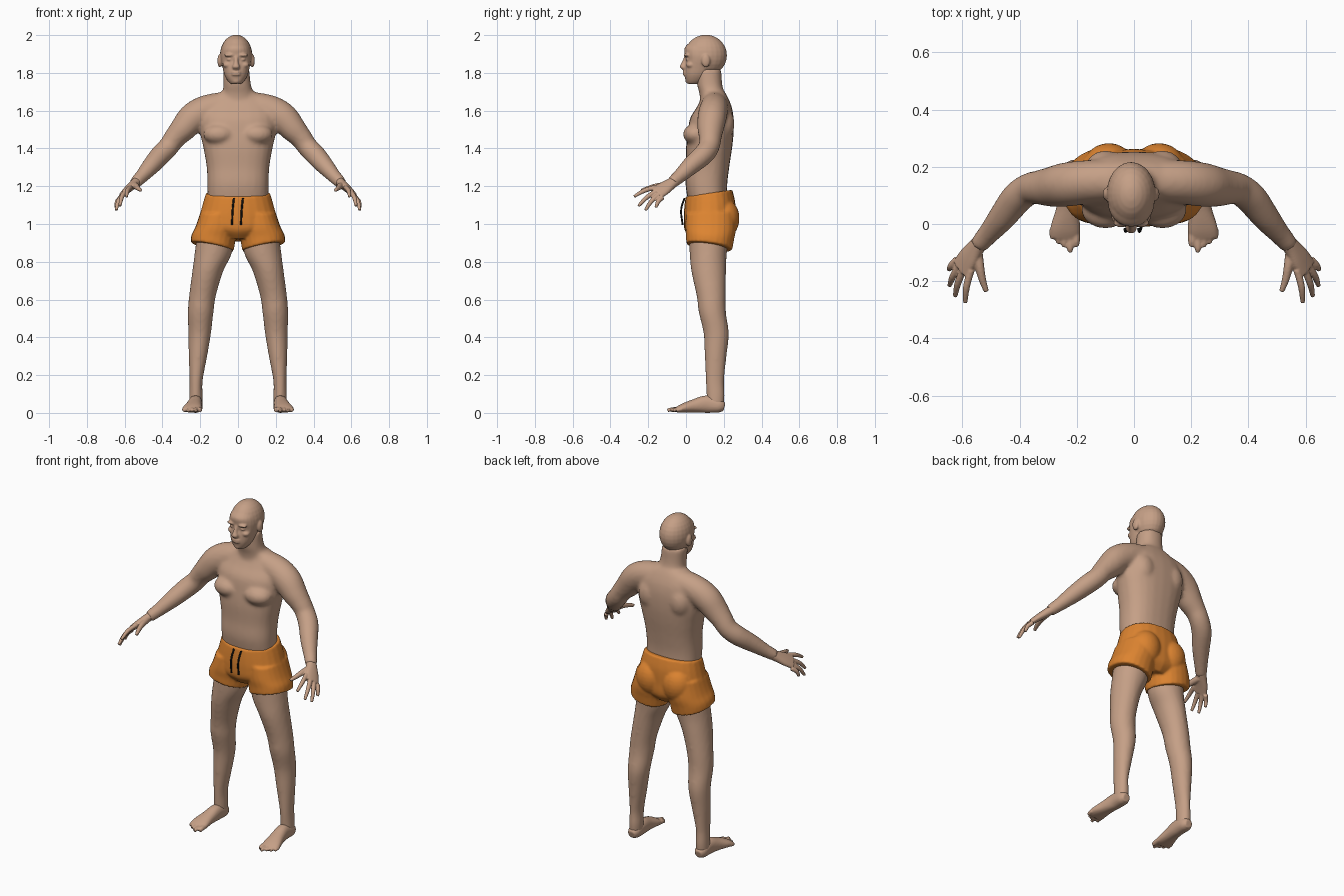
import bpy
import bmesh
import math
from mathutils import Matrix, Vector

default_cube = bpy.data.objects.get("Cube")
if default_cube:
    bpy.data.objects.remove(default_cube, do_unlink=True)


def make_material(name, colour):
    material = bpy.data.materials.new(name)
    material.use_nodes = True
    material.diffuse_color = (*colour, 1)
    shader = next(n for n in material.node_tree.nodes if n.type == 'BSDF_PRINCIPLED')
    shader.inputs["Base Color"].default_value = (*colour, 1)
    shader.inputs["Roughness"].default_value = 0.7
    return material


skin = make_material("skin", (0.56, 0.35, 0.24))
orange = make_material("orange cloth", (0.72, 0.23, 0.03))
black = make_material("black cord", (0.01, 0.01, 0.01))


def spline(keys, steps=5):
    """Smooth interpolation through rows of numbers."""
    rows = []
    for i in range(len(keys) - 1):
        a, b = keys[max(i - 1, 0)], keys[i]
        c, d = keys[i + 1], keys[min(i + 2, len(keys) - 1)]
        for k in range(steps):
            t = k / steps
            rows.append([q + t * (r - p) / 2 + t * t * (2 * p - 5 * q + 4 * r - s) / 2
                         + t ** 3 * (3 * q - p - 3 * r + s) / 2
                         for p, q, r, s in zip(a, b, c, d)])
    return rows + [list(keys[-1])]


def loft(bm, keys, side=None, power=2.2, pair=False):
    """Skin through rows of x, y, z, half width, half depth.
    Rings lie flat, or across the path when a width direction is given."""
    rows = spline(keys)
    count = 24
    for sign in (1, -1) if pair else (1,):
        rings = []
        for i, (x, y, z, wide, deep) in enumerate(rows):
            u, v = Vector((1, 0, 0)), Vector((0, 1, 0))
            if side:
                before, after = rows[max(i - 1, 0)], rows[min(i + 1, len(rows) - 1)]
                along = (Vector(after[:3]) - Vector(before[:3])).normalized()
                u = Vector(side)
                u = (u - along * u.dot(along)).normalized()
                v = along.cross(u)
            ring = []
            for k in range(count):
                angle = math.tau * k / count
                c, s = math.cos(angle), math.sin(angle)
                c = math.copysign(abs(c) ** (2 / power), c)
                s = math.copysign(abs(s) ** (2 / power), s)
                p = Vector((x, y, z)) + u * wide * c + v * deep * s
                ring.append(bm.verts.new((p.x * sign, p.y, p.z)))
            rings.append(ring)
        faces = [bm.faces.new(rings[0]), bm.faces.new(rings[-1])]
        for low, high in zip(rings, rings[1:]):
            for k in range(count):
                n = (k + 1) % count
                faces.append(bm.faces.new((low[k], low[n], high[n], high[k])))
        bmesh.ops.recalc_face_normals(bm, faces=faces)


def blob(bm, centre, radii, pair=False):
    """Ellipsoid, or a mirrored pair of them."""
    for sign in (1, -1) if pair else (1,):
        place = Matrix.Translation((centre[0] * sign, centre[1], centre[2]))
        bmesh.ops.create_uvsphere(bm, u_segments=24, v_segments=14, radius=1,
                                  matrix=place @ Matrix.Diagonal((*radii, 1)))


def finish(bm, name, material, voxel, smooth):
    """Fuse the overlapping volumes into one smooth surface."""
    mesh = bpy.data.meshes.new(name)
    bm.to_mesh(mesh)
    bm.free()
    mesh.materials.append(material)
    obj = bpy.data.objects.new(name, mesh)
    bpy.context.scene.collection.objects.link(obj)
    fuse = obj.modifiers.new("fuse", 'REMESH')
    fuse.mode = 'VOXEL'
    fuse.voxel_size = voxel
    fuse.use_smooth_shade = True
    soften = obj.modifiers.new("soften", 'SMOOTH')
    soften.factor = 0.5
    soften.iterations = smooth
    return obj


# Body: trunk, neck, arms and legs
bm = bmesh.new()
loft(bm, [(0, .12, 1.08, .16, .1), (0, .108, 1.2, .162, .11), (0, .115, 1.3, .166, .114),
          (0, .122, 1.4, .183, .122), (0, .13, 1.48, .2, .122), (0, .137, 1.56, .205, .115),
          (0, .15, 1.62, .19, .092), (0, .152, 1.67, .14, .07), (0, .145, 1.7, .09, .06)],
     power=2.4)
loft(bm, [(0, .145, 1.62, .09, .07), (0, .137, 1.69, .082, .066),
          (-.005, .125, 1.74, .073, .067), (-.01, .12, 1.82, .07, .067)])
blob(bm, (.1, .05, 1.475), (.085, .066, .055), pair=True)      # chest
blob(bm, (.1, .195, 1.53), (.07, .062, .09), pair=True)        # shoulder blades
loft(bm, [(.04, .155, 1.64, .065, .07), (.16, .147, 1.605, .08, .076),
          (.235, .138, 1.565, .08, .077), (.29, .13, 1.505, .07, .07),
          (.335, .128, 1.455, .058, .06), (.367, .122, 1.41, .055, .056),
          (.41, .09, 1.365, .055, .056), (.46, .025, 1.308, .048, .049),
          (.51, -.035, 1.252, .037, .038), (.545, -.075, 1.218, .033, .033)],
     side=(0, .3, 1), power=2, pair=True)
loft(bm, [(.11, .125, 1.0, .1, .11), (.13, .118, .85, .099, .099), (.16, .12, .75, .082, .092),
          (.188, .133, .62, .071, .077), (.198, .14, .53, .068, .072),
          (.203, .16, .42, .06, .067), (.212, .157, .3, .049, .058),
          (.222, .153, .17, .035, .049), (.223, .157, .09, .036, .048),
          (.224, .155, .03, .035, .045)], power=2, pair=True)
blob(bm, (.2, .088, .565), (.035, .026, .042), pair=True)      # kneecaps
finish(bm, "body", skin, 0.01, 8)

# Head with its features
bm = bmesh.new()
blob(bm, (0, .105, 1.893), (.086, .112, .109))
loft(bm, [(0, .04, 1.742, .03, .034), (0, .05, 1.76, .046, .052), (0, .06, 1.79, .062, .068),
          (0, .07, 1.83, .072, .077), (0, .078, 1.87, .08, .079), (0, .083, 1.9, .081, .09),
          (0, .088, 1.935, .073, .094), (0, .1, 1.97, .05, .07)])
loft(bm, [(0, .002, 1.89, .009, .01), (0, -.007, 1.855, .012, .016),
          (0, -.014, 1.832, .02, .019), (0, -.006, 1.818, .016, .013)])
for height in (1.804, 1.791):                                  # lips
    blob(bm, (0, -.003, height), (.027, .015, .007))
blob(bm, (0, .014, 1.758), (.023, .018, .015))                 # chin
blob(bm, (.036, .004, 1.894), (.028, .016, .009), pair=True)   # brows
blob(bm, (.034, .012, 1.871), (.017, .014, .008), pair=True)   # eyelids
blob(bm, (.045, .025, 1.842), (.025, .024, .016), pair=True)   # cheeks
blob(bm, (.086, .105, 1.864), (.013, .023, .035), pair=True)   # ears
head = finish(bm, "head", skin, 0.005, 4)
head.location.x = -.01

# Hands
bm = bmesh.new()
across = (.05, .045, -.05)
loft(bm, [(.525, -.05, 1.235, .028, .026), (.55, -.08, 1.213, .032, .024),
          (.58, -.12, 1.187, .042, .02), (.605, -.157, 1.163, .044, .016)],
     side=across, pair=True)
fingers = [((.57, -.16, 1.195), (.59, -.275, 1.145)), ((.595, -.155, 1.175), (.625, -.252, 1.095)),
           ((.61, -.145, 1.155), (.645, -.215, 1.072)), ((.62, -.125, 1.14), (.647, -.16, 1.087))]
for base, tip in fingers:
    base, tip = Vector(base), Vector(tip)
    knuckle = base.lerp(tip, .5) + Vector((.006, -.004, .006))
    loft(bm, [(*base, .013, .013), (*knuckle, .012, .012), (*tip, .008, .008)],
         side=across, power=2, pair=True)
loft(bm, [(.55, -.09, 1.205, .02, .02), (.54, -.15, 1.2, .017, .016),
          (.53, -.195, 1.19, .013, .013), (.516, -.236, 1.178, .009, .009)],
     side=across, power=2, pair=True)
finish(bm, "hands", skin, 0.004, 3)

# Feet
bm = bmesh.new()
loft(bm, [(.224, .203, .03, .022, .022), (.224, .175, .037, .036, .036),
          (.225, .11, .046, .037, .046), (.232, .045, .037, .042, .036),
          (.24, -.015, .025, .052, .025), (.243, -.05, .016, .05, .015)],
     side=(1, 0, 0), pair=True)
for i, tip in enumerate((-.078, -.098, -.08, -.068, -.052)):
    x = .203 + i * .0205
    r = .011 if i else .014
    loft(bm, [(x, -.02, .02, r, r), (x, tip + .02, .018, r, r), (x, tip, .012, r * .8, r * .8)],
         side=(1, 0, 0), power=2, pair=True)
finish(bm, "feet", skin, 0.005, 3)

# Shorts, with sloping waistband and hems
bm = bmesh.new()
loft(bm, [(0, .122, 1.163, .17, .124), (0, .126, 1.1, .188, .135), (0, .125, 1.03, .205, .137),
          (0, .126, .97, .2, .132), (0, .125, .93, .12, .09)])
loft(bm, [(.1, .13, 1.06, .1, .13), (.115, .13, .98, .111, .134),
          (.13, .127, .93, .116, .127), (.137, .123, .883, .114, .122)], pair=True)
blob(bm, (.088, .2, 1.03), (.09, .083, .09), pair=True)
for v in bm.verts:
    drop = max(0, 1.02 - v.co.z)
    v.co.z += (v.co.y - .12) * (v.co.z - 1.02) + drop * 1.5 * (abs(v.co.x) - .15)
finish(bm, "shorts", orange, 0.007, 4)

# Drawstrings
for name, x in (("right_drawstring", -.028), ("left_drawstring", .02)):
    curve = bpy.data.curves.new(name, 'CURVE')
    curve.dimensions = '3D'
    curve.bevel_depth = .005
    curve.use_fill_caps = True
    line = curve.splines.new('BEZIER')
    points = [(x + .006, -.008, 1.137), (x, -.025, 1.08), (x - .004, -.018, .995)]
    line.bezier_points.add(len(points) - 1)
    for point, place in zip(line.bezier_points, points):
        point.co = place
        point.handle_left_type = point.handle_right_type = 'AUTO'
    curve.materials.append(black)
    bpy.context.scene.collection.objects.link(bpy.data.objects.new(name, curve))
